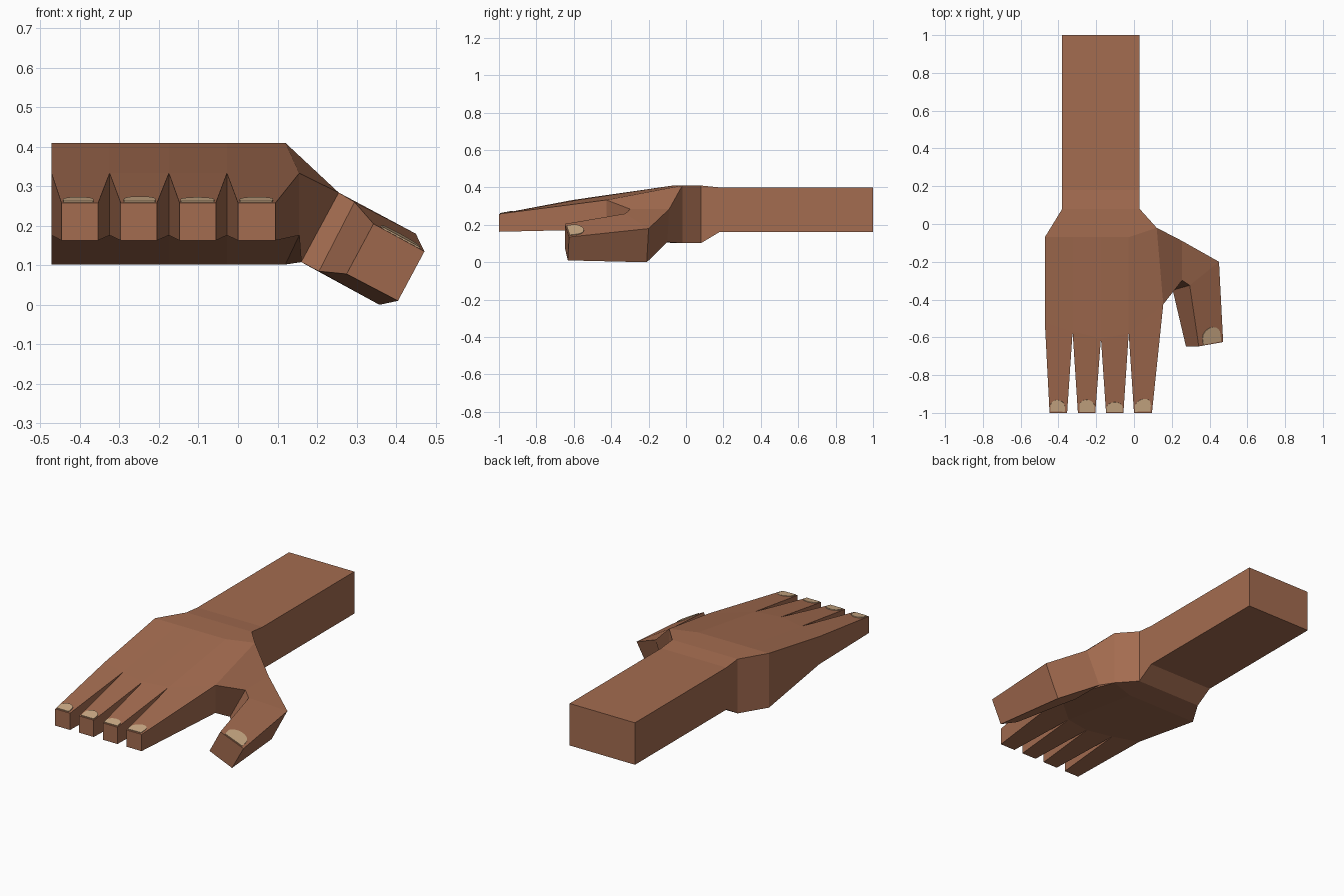
import bpy, bmesh, math
from mathutils import Vector

if "Cube" in bpy.data.objects:
    bpy.data.objects.remove(bpy.data.objects["Cube"])


def material(name, rgb):
    m = bpy.data.materials.new(name)
    m.diffuse_color = (*rgb, 1)
    m.use_nodes = True
    m.node_tree.nodes["Principled BSDF"].inputs["Base Color"].default_value = m.diffuse_color
    return m


SKIN = material("brown_skin", (0.37, 0.15, 0.08))
NAIL = material("beige_nail", (0.61, 0.41, 0.24))


def finish(bm, name, mat):
    bmesh.ops.recalc_face_normals(bm, faces=bm.faces)
    me = bpy.data.meshes.new(name)
    bm.to_mesh(me)
    bm.free()
    me.materials.append(mat)
    ob = bpy.data.objects.new(name, me)
    bpy.context.collection.objects.link(ob)
    return ob


bm = bmesh.new()


def verts(points):
    return [bm.verts.new(p) for p in points]


def loft(a, b):
    n = len(a)
    for i in range(n):
        bm.faces.new((a[i], a[(i + 1) % n], b[(i + 1) % n], b[i]))


# Rows across the arm and palm, five columns each: x values, y values, top z, bottom z
arm_x = [-0.38 + 0.41 * i / 4 for i in range(5)]
palm_x = [-0.472, -0.325, -0.175, -0.028]
rows = [
    (arm_x, [1.0] * 5, 0.40, 0.162),
    (arm_x, [0.18] * 5, 0.40, 0.162),
    (arm_x, [0.08] * 5, 0.41, 0.102),
    (palm_x + [0.12], [-0.07] * 4 + [-0.02], 0.41, 0.102),
    (palm_x + [0.155], [-0.52, -0.57, -0.605, -0.58, -0.425], 0.333, 0.176),
]
top = [verts((x, y, zt) for x, y in zip(xs, ys)) for xs, ys, zt, zb in rows]
bot = [verts((x, y, zb) for x, y in zip(xs, ys)) for xs, ys, zt, zb in rows]
for r in range(4):
    for i in range(4):
        for g in (top, bot):
            bm.faces.new((g[r][i], g[r][i + 1], g[r + 1][i + 1], g[r + 1][i]))
    bm.faces.new((top[r][0], top[r + 1][0], bot[r + 1][0], bot[r][0]))
    if r < 3:  # the last right-hand side opens into the thumb
        bm.faces.new((top[r][4], top[r + 1][4], bot[r + 1][4], bot[r][4]))
bm.faces.new(top[0] + bot[0][::-1])

nail_beds = []

# Fingers taper from the palm edge to square tips
for i, (x0, x1) in enumerate([(-0.447, -0.354), (-0.297, -0.205), (-0.148, -0.056), (0.0, 0.095)]):
    base = [top[4][i], top[4][i + 1], bot[4][i + 1], bot[4][i]]
    tip = verts([(x0, -1, 0.258), (x1, -1, 0.258), (x1, -1, 0.163), (x0, -1, 0.163)])
    bm.faces.new(tip)
    for k in (0, 1, 2, 3):
        j = (k + 1) % 4
        bm.faces.new((base[k], base[j], tip[j], tip[k]))
    nail_beds.append([v.co.copy() for v in (tip[0], tip[1], base[1], base[0])])

# Thumb rings: outer top, inner top, inner bottom, outer bottom
ring = [top[3][4], top[4][4], bot[4][4], bot[3][4]]
for pts in (
    [(0.255, -0.09, 0.284), (0.255, -0.298, 0.284), (0.16, -0.30, 0.108), (0.16, -0.10, 0.108)],
    [(0.45, -0.20, 0.18), (0.295, -0.325, 0.26), (0.205, -0.35, 0.085), (0.358, -0.21, 0.0)],
    [(0.472, -0.625, 0.135), (0.343, -0.648, 0.205), (0.275, -0.648, 0.078), (0.405, -0.632, 0.01)],
):
    nxt = verts(pts)
    loft(ring, nxt)
    last, ring = ring, nxt
bm.faces.new(ring)
nail_beds.append([v.co.copy() for v in (ring[1], ring[0], last[0], last[1])])
finish(bm, "hand", SKIN)

# Nails: thin rounded plates lying on the top face of each tip
names = ["little_nail", "ring_nail", "middle_nail", "index_nail", "thumb_nail"]
spans = [(0.06, 0.86), (0.1, 0.94), (0.04, 0.94), (0.06, 0.9), (0.18, 0.9)]
depths = [0.15, 0.17, 0.14, 0.15, 0.23]
for name, (u0, u1), depth, (a, b, c, d) in zip(names, spans, depths, nail_beds):
    up = (b - a).cross(d - a).normalized()
    outline = [(u0, 0.015), (u1, 0.015)]
    for k in range(11):
        t = math.pi * k / 10
        outline.append(((u0 + u1) / 2 + (u1 - u0) / 2 * math.cos(t),
                        depth * (0.45 + 0.55 * math.sin(t))))
    bm = bmesh.new()
    pts = [a.lerp(b, u).lerp(d.lerp(c, u), v) for u, v in outline]
    hi = verts(p + up * 0.004 for p in pts)
    lo = verts(p - up * 0.003 for p in pts)
    loft(lo, hi)
    bm.faces.new(hi)
    bm.faces.new(lo[::-1])
    finish(bm, name, NAIL)
